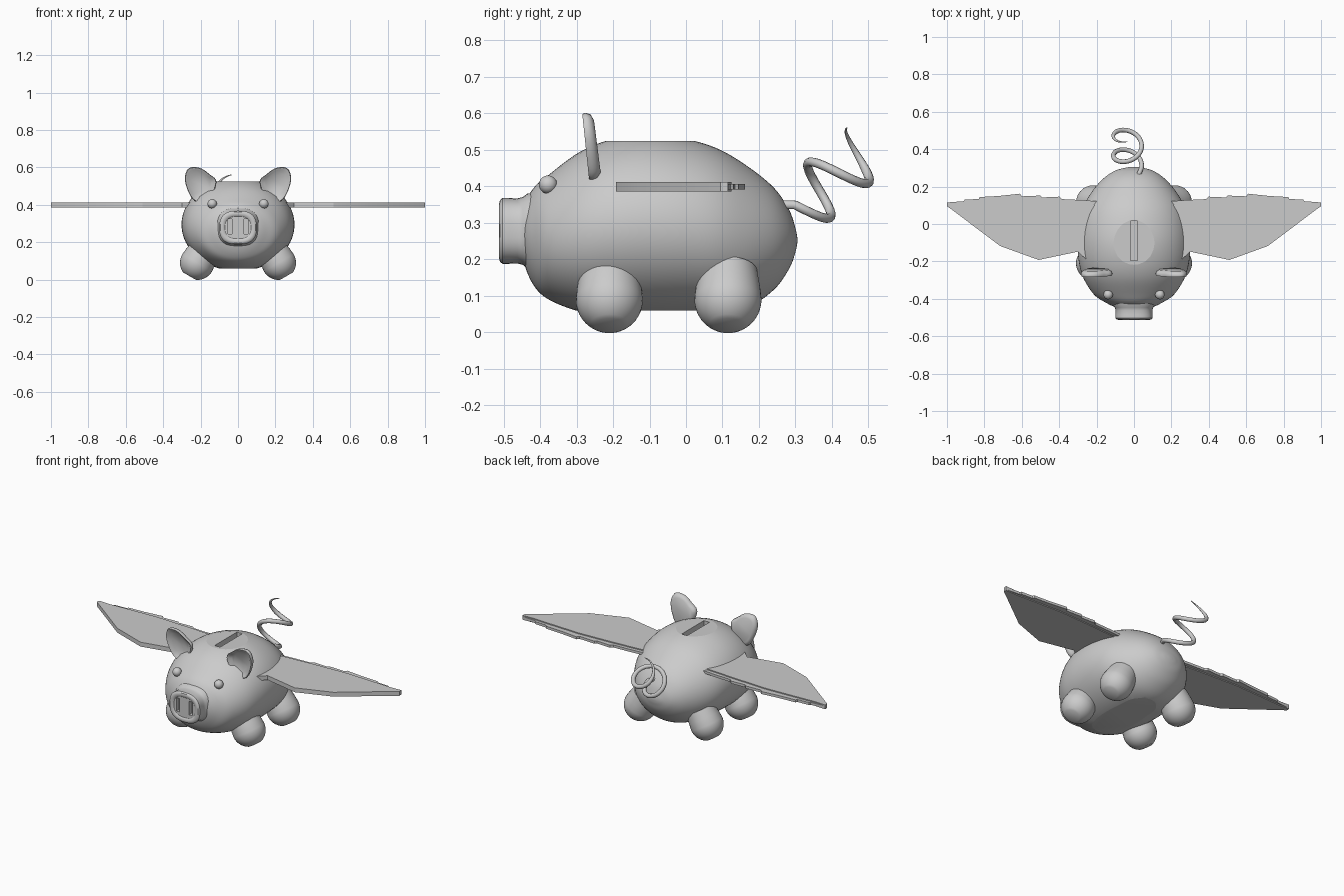
import bpy, bmesh, math
from mathutils import Vector, Matrix

if "Cube" in bpy.data.objects:
    bpy.data.objects.remove(bpy.data.objects["Cube"])

grey = bpy.data.materials.new("ceramic grey")
grey.diffuse_color = (0.6, 0.6, 0.6, 1)
grey.use_nodes = True
grey.node_tree.nodes["Principled BSDF"].inputs["Base Color"].default_value = grey.diffuse_color


def finish(bm, name, angle=30):
    """Turn a bmesh into a shaded, coloured object."""
    bmesh.ops.recalc_face_normals(bm, faces=bm.faces)
    me = bpy.data.meshes.new(name)
    bm.to_mesh(me)
    bm.free()
    ob = bpy.data.objects.new(name, me)
    bpy.context.collection.objects.link(ob)
    me.materials.append(grey)
    shade(ob, angle)
    return ob


def shade(ob, angle):
    bpy.ops.object.select_all(action='DESELECT')
    ob.select_set(True)
    bpy.context.view_layer.objects.active = ob
    bpy.ops.object.shade_smooth_by_angle(angle=math.radians(angle))


def spline(pts, steps, closed=False):
    """Catmull-Rom curve through tuples of any length."""
    n, out = len(pts), []
    get = (lambda i: pts[i % n]) if closed else (lambda i: pts[max(0, min(n - 1, i))])
    for i in range(n if closed else n - 1):
        for k in range(steps):
            t = k / steps
            out.append(tuple(
                0.5 * (2 * b + (c - a) * t + (2 * a - 5 * b + 4 * c - d) * t * t
                       + (3 * b - a - 3 * c + d) * t ** 3)
                for a, b, c, d in zip(get(i - 1), get(i), get(i + 1), get(i + 2))))
    return out if closed else out + [pts[-1]]


def loft(rings, n=48, power=2.0):
    """Skin rings (y, centre z, half width, half height) along y, capped."""
    bm = bmesh.new()
    loops = []
    for y, cz, rx, rz in rings:
        loop = []
        for i in range(n):
            a = 2 * math.pi * i / n
            c, s = math.cos(a), math.sin(a)
            loop.append(bm.verts.new((
                rx * math.copysign(abs(c) ** (2 / power), c), y,
                cz + rz * math.copysign(abs(s) ** (2 / power), s))))
        loops.append(loop)
    for p, q in zip(loops, loops[1:]):
        for i in range(n):
            j = (i + 1) % n
            bm.faces.new((p[i], p[j], q[j], q[i]))
    bm.faces.new(loops[0])
    bm.faces.new(loops[-1])
    return bm


def cut_box(ob, centre, size):
    """Subtract a box from an object."""
    bm = bmesh.new()
    bmesh.ops.create_cube(bm, size=1, matrix=Matrix.Translation(centre) @ Matrix.Diagonal((*size, 1)))
    cutter = finish(bm, "cutter")
    cutter.hide_render = True
    mod = ob.modifiers.new("cut", 'BOOLEAN')
    mod.operation, mod.solver, mod.object = 'DIFFERENCE', 'EXACT', cutter
    bpy.context.view_layer.objects.active = ob
    bpy.ops.object.modifier_apply(modifier=mod.name)
    bpy.data.objects.remove(cutter)


# Body: egg with flattened top and belly; rows are y, top z, bottom z, half width
profile = [
    (-.452, .29, .27, .012), (-.445, .345, .195, .095), (-.418, .395, .13, .155),
    (-.376, .432, .09, .215), (-.29, .495, .057, .27), (-.2, .53, .047, .295),
    (-.1, .542, .045, .302), (0, .53, .047, .295), (.09, .502, .05, .272),
    (.173, .452, .07, .225), (.242, .395, .118, .165), (.283, .335, .175, .105),
    (.300, .285, .22, .05), (.305, .26, .245, .012)]
bm = loft([(y, (t + b) / 2, w, (t - b) / 2) for y, t, b, w in spline(profile, 6)], 64)
for z, up in ((.525, 1), (.06, -1)):
    bmesh.ops.bisect_plane(bm, geom=bm.verts[:] + bm.edges[:] + bm.faces[:],
                           plane_co=(0, 0, z), plane_no=(0, 0, up), clear_outer=True)
    bmesh.ops.holes_fill(bm, edges=[e for e in bm.edges if e.is_boundary], sides=0)
body = finish(bm, "body", 14)
# Coin slot
cut_box(body, (0, -.09, .52), (.036, .21, .12))
shade(body, 14)

# Snout with a recessed disc and two nostrils
snout = finish(loft([
    (-.40, .278, .118, .108), (-.435, .278, .112, .102), (-.447, .278, .102, .093),
    (-.462, .278, .098, .089), (-.485, .278, .100, .090), (-.503, .278, .100, .090),
    (-.510, .278, .094, .084), (-.512, .278, .086, .076), (-.511, .278, .076, .066),
    (-.506, .278, .070, .060)], 48, 2.6), "snout", 35)
for s in (-1, 1):
    cut_box(snout, (s * .042, -.505, .283), (.022, .05, .08))
shade(snout, 35)

ear_shape = [(.16, .42), (.115, .52), (.155, .565), (.205, .597), (.262, .596),
             (.284, .545), (.268, .475), (.23, .42)]
wing_shape = [(.18, -.19), (.25, -.195), (.30, -.148), (.51, -.192), (.715, -.118),
              (.985, .085), (1.0, .095), (1.0, .115), (.93, .112), (.8, .118), (.62, .125),
              (.4, .115), (.18, .1)]
feather_shape = [(.18, .05), (.7, .05), (.985, .09), (1.0, .115), (.91, .122), (.905, .13),
                 (.83, .134), (.825, .144), (.72, .15), (.61, .162), (.6, .148),
                 (.50, .152), (.49, .142), (.40, .146), (.385, .133), (.28, .128), (.18, .12)]


def plate(name, shape, s, z0, z1):
    """Flat plate from an x, y outline, mirrored by s."""
    bm = bmesh.new()
    lo = [bm.verts.new((s * x, y, z0)) for x, y in shape]
    hi = [bm.verts.new((s * x, y, z1)) for x, y in shape]
    bm.faces.new(lo)
    bm.faces.new(hi)
    for i in range(len(shape)):
        j = (i + 1) % len(shape)
        bm.faces.new((lo[i], lo[j], hi[j], hi[i]))
    return finish(bm, name, 20)


for s, side in ((-1, "left"), (1, "right")):
    # Wings: thick leading plate and thin feathered trailing edge
    plate(f"{side}_wing", wing_shape, s, .386, .412)
    plate(f"{side}_wing_feathers", feather_shape, s, .391, .406)

    # Ear: leaning rounded leaf, hollowed at the front
    outline = spline(ear_shape, 5, closed=True)
    bm = bmesh.new()

    def ear_ring(y, k):
        return [bm.verts.new((s * (.2 + (x - .2) * k), y - .1 * (z - .5), .51 + (z - .51) * k))
                for x, z in outline]
    rings = [ear_ring(-.258, .68), ear_ring(-.270, .84), ear_ring(-.274, .96),
             ear_ring(-.266, 1.0), ear_ring(-.252, .96), ear_ring(-.242, .78)]
    for p, q in zip(rings, rings[1:]):
        for i in range(len(p)):
            j = (i + 1) % len(p)
            bm.faces.new((p[i], p[j], q[j], q[i]))
    bm.faces.new(rings[0])
    bm.faces.new(rings[-1])
    finish(bm, f"{side}_ear", 50)

    # Eye
    bm = bmesh.new()
    bmesh.ops.create_uvsphere(bm, u_segments=24, v_segments=14, radius=.025,
                              matrix=Matrix.Translation((s * .138, -.378, .405)))
    finish(bm, f"{side}_eye")

    # Legs: round bulbs splayed outward with a flat sole
    for end, y in (("front", -.21), ("back", .115)):
        r = .092
        arc = [(-r * math.cos(a), 0, r * math.sin(a), r * math.sin(a))
               for a in (math.radians(26 + 8 * k) for k in range(9))]
        arc += [(.04, 0, .088, .088), (.09, 0, .08, .08)]
        bm = loft(arc, 32)
        turn = Vector((s * .5, 0, -.86)).to_track_quat('-Y', 'Z').to_matrix().to_4x4()
        bm.transform(Matrix.Translation((s * .218, y, .09)) @ turn)
        finish(bm, f"{side}_{end}_leg", 35)

# Curly tail: tapered tube on a slanted helix
path = [(.02, .25, .35, 1)]
for k in range(61):
    t = -.28 + 1.78 * k / 60
    a = 2 * math.pi * t
    path.append((-.035 - .076 * math.sin(a),
                 .339 + .105 * t + .076 * .737 * math.cos(a),
                 .366 + .095 * t - .076 * .676 * math.cos(a),
                 min(1, .15 + (60 - k) / 14)))
curve = bpy.data.curves.new("tail", 'CURVE')
curve.dimensions = '3D'
curve.bevel_depth = .0125
curve.bevel_resolution = 3
curve.use_fill_caps = True
line = curve.splines.new('POLY')
line.points.add(len(path) - 1)
for p, (x, y, z, rad) in zip(line.points, path):
    p.co = (x, y, z, 1)
    p.radius = rad
line.use_smooth = True
curve.materials.append(grey)
bpy.context.collection.objects.link(bpy.data.objects.new("tail", curve))
